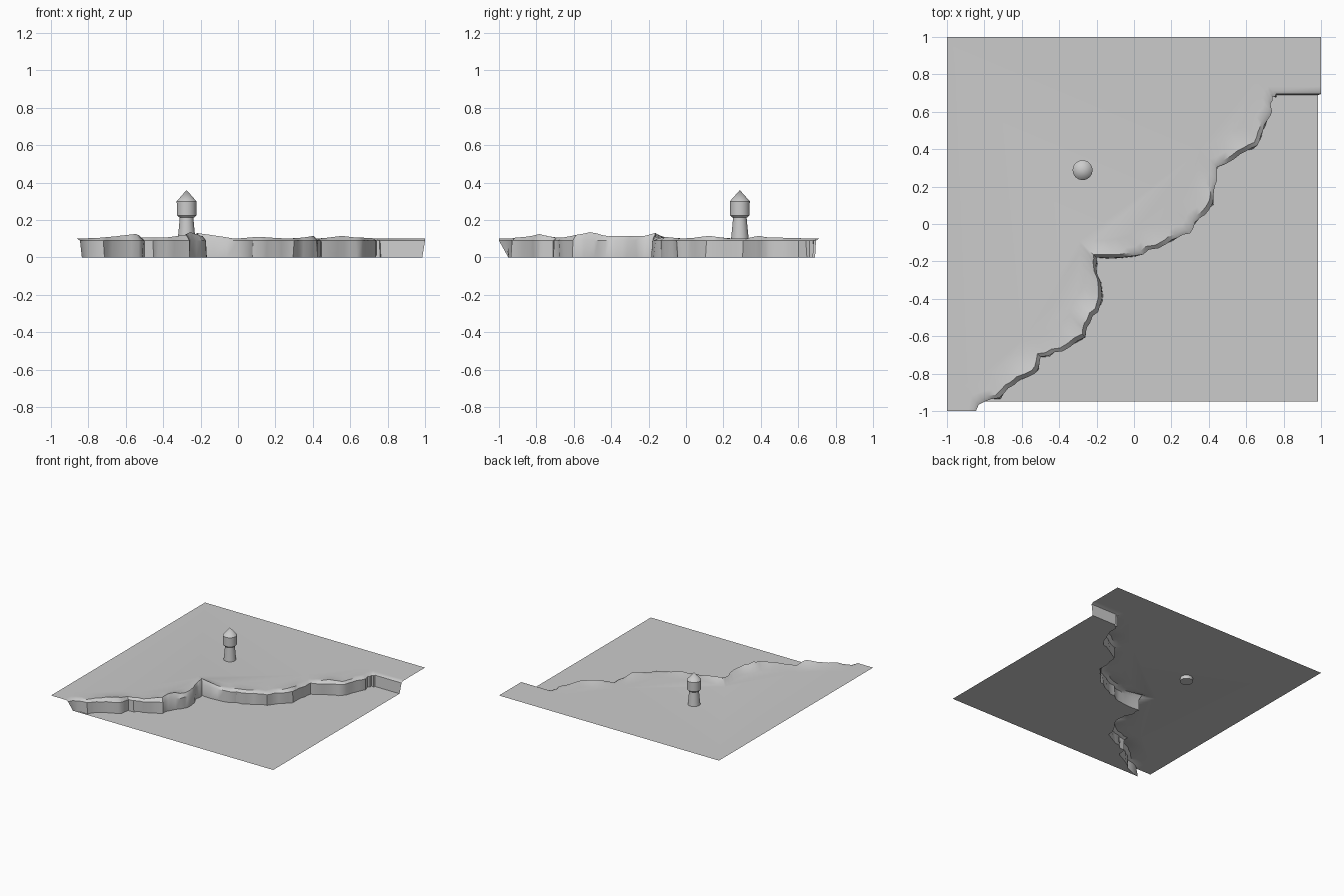
import bpy, bmesh, math, random

if "Cube" in bpy.data.objects:
    bpy.data.objects.remove(bpy.data.objects["Cube"])
random.seed(4)

stone = bpy.data.materials.new("light grey")
stone.diffuse_color = (0.6, 0.6, 0.6, 1)
stone.use_nodes = True
stone.node_tree.nodes["Principled BSDF"].inputs["Base Color"].default_value = stone.diffuse_color


def finish(bm, name):
    me = bpy.data.meshes.new(name)
    bm.to_mesh(me)
    bm.free()
    ob = bpy.data.objects.new(name, me)
    me.materials.append(stone)
    bpy.context.collection.objects.link(ob)
    bpy.ops.object.select_all(action='DESELECT')
    ob.select_set(True)
    bpy.context.view_layer.objects.active = ob
    bpy.ops.object.shade_smooth_by_angle(angle=math.radians(35))
    return ob


# Cliff edge as seen from the top: x, y, crest height
PATH = [(-.845, -1, .1), (-.83, -.965, .1), (-.72, -.93, .105), (-.64, -.86, .112),
        (-.53, -.8, .125), (-.5, -.71, .105), (-.38, -.68, .105), (-.26, -.605, .12),
        (-.235, -.53, .135), (-.18, -.43, .113), (-.175, -.34, .115), (-.2, -.24, .115),
        (-.2, -.18, .13), (0, -.17, .1), (.13, -.13, .11), (.2, -.085, .105),
        (.3, -.05, .1), (.35, .03, .105), (.42, .11, .115), (.435, .21, .1),
        (.445, .305, .1), (.57, .375, .115), (.66, .42, .105), (.69, .5, .105),
        (.73, .58, .103), (.74, .66, .1), (.76, .695, .1), (1, .695, .1)]

# Subdivide into small ragged steps
edge = []
for i, (a, b) in enumerate(zip(PATH, PATH[1:])):
    n = 1 if i in (0, len(PATH) - 2) else 3
    for k in range(n):
        t = k / n
        j = random.uniform(-.008, .008) if k else 0
        x, y, z = (a[c] + (b[c] - a[c]) * t for c in range(3))
        edge.append((x + j, y - j, z))
edge.append(PATH[-1])

# Terrain: lower sheet, ragged wall, crest that eases into the upper plateau
bm = bmesh.new()
LAST = len(edge) - 1


def row(dist, height):
    """Edge line moved towards the plateau, kept on the outer border at both ends."""
    vs = []
    for i, (x, y, h) in enumerate(edge):
        dx = 0 if i == LAST else -dist * .7
        dy = 0 if i == 0 else dist * .7
        vs.append(bm.verts.new((x + dx, y + dy, height(h))))
    return vs


foot = []
for i, (x, y, h) in enumerate(edge):
    j = random.uniform(-.006, .006)
    foot.append(bm.verts.new((min(x + j, .985), max(min(y - j, .69), -.95), 0)))
foot[0].co = (-.835, -.95, 0)
foot[1].co = (-.815, -.948, 0)
foot[-1].co = (.985, .69, 0)

rows = [foot,
        row(0, lambda h: .09),
        row(.024, lambda h: h),
        row(.06, lambda h: .1 + (h - .1) * .55),
        row(.13, lambda h: .1)]
for low, high in zip(rows, rows[1:]):
    for i in range(LAST):
        bm.faces.new((low[i], low[i + 1], high[i + 1], high[i]))
# flat plateau and flat lower ground
corners = [bm.verts.new(c) for c in ((1, 1, .1), (-1, 1, .1), (-1, -1, .1))]
plateau = bm.faces.new(rows[-1] + corners)
corner = bm.verts.new((.985, -.95, 0))
ground = bm.faces.new(foot[::-1] + [corner])
bmesh.ops.triangulate(bm, faces=[plateau, ground])
bmesh.ops.recalc_face_normals(bm, faces=bm.faces)
if sum(f.normal.z * f.calc_area() for f in bm.faces) < 0:
    bmesh.ops.reverse_faces(bm, faces=bm.faces)
finish(bm, "cliff_terrain")


# Lighthouse parts: turned profiles of (radius, height)
def lathe(name, profile, sides=32):
    bm = bmesh.new()
    rings = []
    for r, z in profile:
        ring = []
        for k in range(sides):
            a = 2 * math.pi * k / sides
            ring.append(bm.verts.new((-.275 + r * math.cos(a), .288 + r * math.sin(a), z)))
        rings.append(ring)
    for a, b in zip(rings, rings[1:]):
        for k in range(sides):
            m = (k + 1) % sides
            bm.faces.new((a[k], a[m], b[m], b[k]))
    bmesh.ops.remove_doubles(bm, verts=bm.verts, dist=1e-5)
    bmesh.ops.recalc_face_normals(bm, faces=bm.faces)
    finish(bm, name)


lathe("tower", [(0, .07), (.05, .07), (.046, .11), (.041, .16), (.036, .215), (0, .215)])
lathe("lantern_room", [(0, .213), (.04, .213), (.052, .225), (.052, .292), (0, .292)])
lathe("roof", [(0, .292), (.053, .292), (.053, .3), (0, .36)])
